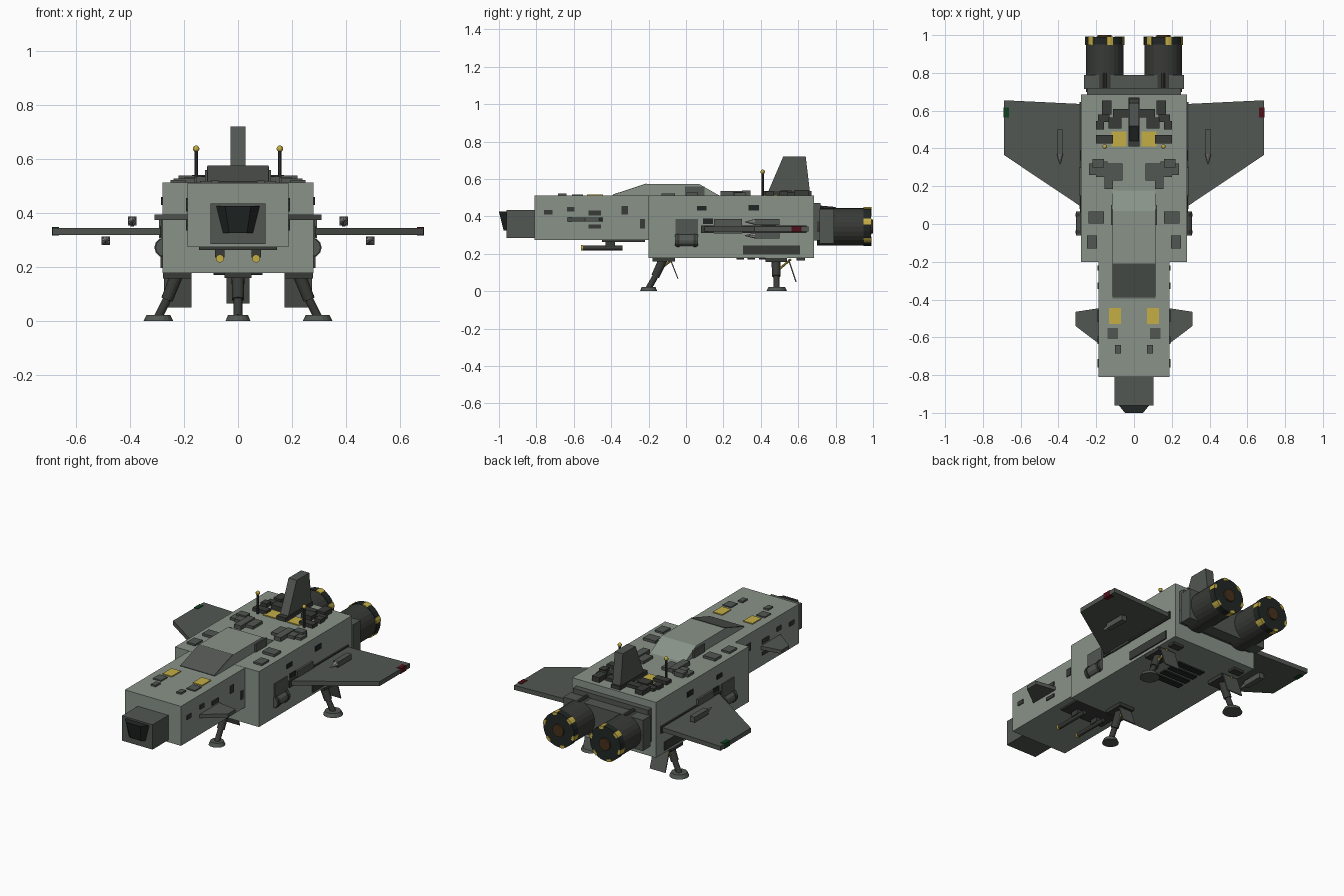
import bpy, bmesh, math
from mathutils import Vector

if "Cube" in bpy.data.objects:
    bpy.data.objects.remove(bpy.data.objects["Cube"])

def mat(name, c):
    m = bpy.data.materials.new(name)
    m.diffuse_color = (*c, 1)
    m.use_nodes = True
    m.node_tree.nodes["Principled BSDF"].inputs["Base Color"].default_value = m.diffuse_color
    return m

HULL = mat("hull_green_grey", (0.25, 0.29, 0.25))
PANEL = mat("panel_grey", (0.085, 0.095, 0.085))
DARK = mat("dark_metal", (0.04, 0.043, 0.038))
BLACK = mat("glass_black", (0.015, 0.02, 0.018))
YELLOW = mat("marking_yellow", (0.55, 0.42, 0.06))
BROWN = mat("exhaust_brown", (0.06, 0.03, 0.012))
RED = mat("light_red", (0.08, 0.005, 0.01))
GREEN = mat("light_green", (0.005, 0.05, 0.015))
STEEL = mat("missile_tip_grey", (0.3, 0.3, 0.3))

def finish(name, bm, m):
    bmesh.ops.recalc_face_normals(bm, faces=bm.faces)
    me = bpy.data.meshes.new(name)
    bm.to_mesh(me)
    bm.free()
    me.materials.append(m)
    ob = bpy.data.objects.new(name, me)
    bpy.context.collection.objects.link(ob)
    return ob

def loft(name, a, b, m):
    """Solid between two matching outlines."""
    bm = bmesh.new()
    va, vb = [bm.verts.new(p) for p in a], [bm.verts.new(p) for p in b]
    bm.faces.new(va)
    bm.faces.new(vb)
    for i in range(len(a)):
        j = (i + 1) % len(a)
        bm.faces.new((va[i], va[j], vb[j], vb[i]))
    return finish(name, bm, m)

def box(name, x, y, z, m):
    ring = lambda h: [(x[0], y[0], h), (x[1], y[0], h), (x[1], y[1], h), (x[0], y[1], h)]
    return loft(name, ring(z[0]), ring(z[1]), m)

def box2(name, x, y, z, m):
    for s, side in ((1, "right"), (-1, "left")):
        box(f"{name}_{side}", (s * x[0], s * x[1]), y, z, m)

def side_profile(name, pts, x0, x1, m):
    return loft(name, [(x0, y, z) for y, z in pts], [(x1, y, z) for y, z in pts], m)

def plan_profile(name, pts, z0, z1, s, m):
    return loft(name, [(s * x, y, z0) for x, y in pts], [(s * x, y, z1) for x, y in pts], m)

def rod(name, a, b, r1, r2, m, n=16):
    a, b = Vector(a), Vector(b)
    bm = bmesh.new()
    bmesh.ops.create_cone(bm, cap_ends=True, segments=n, radius1=r1, radius2=r2, depth=(b - a).length)
    ob = finish(name, bm, m)
    ob.rotation_mode = 'QUATERNION'
    ob.rotation_quaternion = (b - a).to_track_quat('Z', 'Y')
    ob.location = (a + b) / 2
    return ob

def ball(name, p, r, m):
    bm = bmesh.new()
    bmesh.ops.create_uvsphere(bm, u_segments=12, v_segments=8, radius=r)
    finish(name, bm, m).location = p

# Fuselage
box("main_hull", (-.28, .28), (-.20, .685), (.178, .512), HULL)
box("forward_hull", (-.187, .187), (-.81, -.20), (.273, .511), HULL)
box("nose_block", (-.102, .102), (-.96, -.81), (.285, .435), PANEL)
win = [(-.08, .425), (.08, .425), (.055, .325), (-.055, .325)]
loft("cockpit_window", [(x, -.96, z) for x, z in win],
     [(x * .6, -1 if z > .4 else -.975, z) for x, z in win], BLACK)
side_profile("dorsal_hump", [(-.40, .51), (-.21, .573), (.07, .573), (.18, .51)], -.115, .115, HULL)
side_profile("hump_front_panel", [(-.39, .511), (-.39, .517), (-.21, .576), (-.21, .56)], -.113, .113, PANEL)
side_profile("tail_fin", [(.43, .51), (.52, .72), (.64, .72), (.665, .51)], -.027, .027, PANEL)
box("fin_base", (-.03, .03), (.41, .67), (.51, .535), DARK)

# Engines
box("engine_bulkhead", (-.25, .25), (.68, .72), (.27, .47), PANEL)
box("engine_mount", (-.265, .265), (.715, .79), (.255, .44), PANEL)
for s in (-1, 1):
    cx, cz = s * .155, .345
    rod("engine_barrel", (cx, .70, cz), (cx, .985, cz), .1, .1, DARK, 24)
    rod("engine_rim", (cx, .95, cz), (cx, .99, cz), .103, .103, BLACK, 24)
    rod("engine_exhaust", (cx, .985, cz), (cx, 1, cz), .037, .037, BROWN, 12)
    for k in range(6):  # warning stripes around the rim
        ring = []
        for r, t in ((.09, -9), (.105, -9), (.106, 0), (.105, 9), (.09, 9)):
            a = math.radians(15 + 60 * k + t)
            ring.append((cx + r * math.cos(a), cz + r * math.sin(a)))
        loft("engine_stripe", [(x, .948, z) for x, z in ring], [(x, .992, z) for x, z in ring], YELLOW)
    rod("engine_pipe", (cx, .69, .45), (cx, .80, .44), .01, .01, DARK, 8)

# Wings, canards, missiles, tip lights
for s, lamp in ((1, RED), (-1, GREEN)):
    plan_profile("wing", [(.27, .635), (.688, .655), (.688, .365), (.27, .085)], .318, .345, s, PANEL)
    plan_profile("canard", [(.18, -.445), (.31, -.465), (.31, -.54), (.18, -.638)], .373, .395, s, PANEL)
    xs = sorted((s * .663, s * .69))
    box("wing_tip_light", xs, (.565, .618), (.316, .348), lamp)
    for x, z, p in ((.392, .37, .35), (.49, .297, .312)):
        box("missile_body", (s * x - .016, s * x + .016), (.37, .50), (z - .016, z + .016), PANEL)
        rod("missile_tip", (s * x, .37, z), (s * x, .315, z), .016, .002, STEEL, 8)
        box("missile_pylon", (s * x - .006, s * x + .006), (.40, .48), (min(z, p), max(z, p)), DARK)

# Landing gear
def leg(name, top, foot, r):
    top, foot = Vector(top), Vector(foot)
    mid = top.lerp(foot, .55)
    rod(name + "_upper", top, mid, .024, .022, DARK)
    rod(name + "_lower", mid, foot + Vector((0, 0, .015)), .016, .016, DARK)
    rod(name + "_foot", foot, foot + Vector((0, 0, .022)), r, r * .8, PANEL)

leg("front_leg", (0, -.12, .175), (0, -.20, 0), .046)
box("front_gear_bay", (-.05, .05), (-.18, -.06), (.158, .18), DARK)
side_profile("front_gear_door", [(-.085, .165), (-.045, .065), (-.04, .065), (-.078, .165)], -.043, .043, PANEL)
rod("front_gear_brace", (0, -.07, .17), (0, -.15, .11), .006, .006, YELLOW, 8)
for s in (-1, 1):
    leg("rear_leg", (s * .225, .48, .175), (s * .295, .485, 0), .055)
    side_profile("rear_gear_door", [(.545, .17), (.585, .05), (.592, .05), (.552, .17)], s * .172, s * .275, PANEL)
    rod("rear_gear_brace", (s * .23, .56, .17), (s * .25, .49, .11), .006, .006, YELLOW, 8)
box2("rear_gear_bay", (.172, .278), (.425, .54), (.156, .18), DARK)
box2("rear_belly_block", (.18, .25), (.59, .635), (.163, .18), DARK)
for i in range(4):
    box("belly_vent", (-.09, .09), (.27 + i * .06, .31 + i * .06), (.170, .18), BLACK)

# Chin guns
box("chin_plate", (-.145, .145), (-.45, -.22), (.263, .275), DARK)
for s in (-1, 1):
    rod("chin_gun", (s * .067, -.55, .231), (s * .067, -.34, .231), .013, .013, DARK, 12)
    rod("chin_gun_muzzle", (s * .067, -.562, .231), (s * .067, -.55, .231), .015, .015, YELLOW, 12)
box2("chin_gun_mount", (.05, .085), (-.43, -.38), (.235, .268), DARK)

# Antennas
for s in (-1, 1):
    rod("antenna_mast", (s * .155, .41, .51), (s * .155, .41, .635), .006, .006, DARK, 8)
    ball("antenna_ball", (s * .155, .41, .638), .012, YELLOW)

# Deck details: x0, x1, y0, y1, height
deck = [(.085, .14, -.61, -.55, .007), (.07, .1, -.685, -.64, .01), (.16, .24, .003, .065, .016),
        (.195, .25, -.13, -.06, .012), (.06, .12, .23, .32, .018), (.11, .155, .185, .32, .025),
        (.14, .2, .25, .33, .02), (.16, .22, .3, .345, .028), (.19, .237, .26, .32, .016)]
aft = [(.12, .17, .58, .655, .03), (.03, .11, .565, .61, .02), (.065, .135, .505, .565, .026),
       (.13, .19, .54, .58, .018), (.11, .2, .425, .47, .022), (.16, .2, .50, .545, .024)]
for a, b, c, d, h in deck:
    box2("deck_box", (a, b), (c, d), (.505, .511 + h), PANEL)
for a, b, c, d, h in aft:
    box2("aft_deck_box", (a, b), (c, d), (.505, .511 + h), DARK)
box2("hump_rail", (.113, .123), (-.005, .1), (.51, .56), PANEL)
box2("aft_yellow_panel", (.04, .12), (.41, .49), (.505, .518), YELLOW)
box2("forward_yellow_panel", (.07, .132), (-.53, -.445), (.505, .517), YELLOW)

# Side details: y0, y1, z0, z1
fore = [(-.635, -.595, .425, .45), (-.76, -.715, .41, .435), (-.345, -.31, .41, .455),
        (-.52, -.455, .405, .43), (-.52, -.455, .335, .355), (-.245, -.22, .335, .385)]
for a, b, c, d in fore:
    box2("forward_side_panel", (.18, .192), (a, b), (c, d), DARK)
for a, b, c, d in [(.335, .39, .43, .46), (.06, .11, .43, .455), (.09, .145, .36, .388)]:
    box2("hull_window", (.27, .285), (a, b), (c, d), BLACK)
box2("lower_side_vent", (.27, .287), (.305, .61), (.195, .245), DARK)
box2("wing_root_block", (.27, .292), (.15, .30), (.308, .385), PANEL)
box2("wing_root_fairing", (.27, .289), (.08, .645), (.31, .352), DARK)
box2("side_pod_plate", (.27, .286), (-.055, .065), (.30, .385), PANEL)
for s in (-1, 1):
    rod("side_pod", (s * .272, -.06, .272), (s * .272, .065, .272), .034, .034, PANEL, 12)
    for y in (-.05, .04):
        rod("side_pod_band", (s * .272, y, .272), (s * .272, y + .015, .272), .038, .038, DARK, 12)
